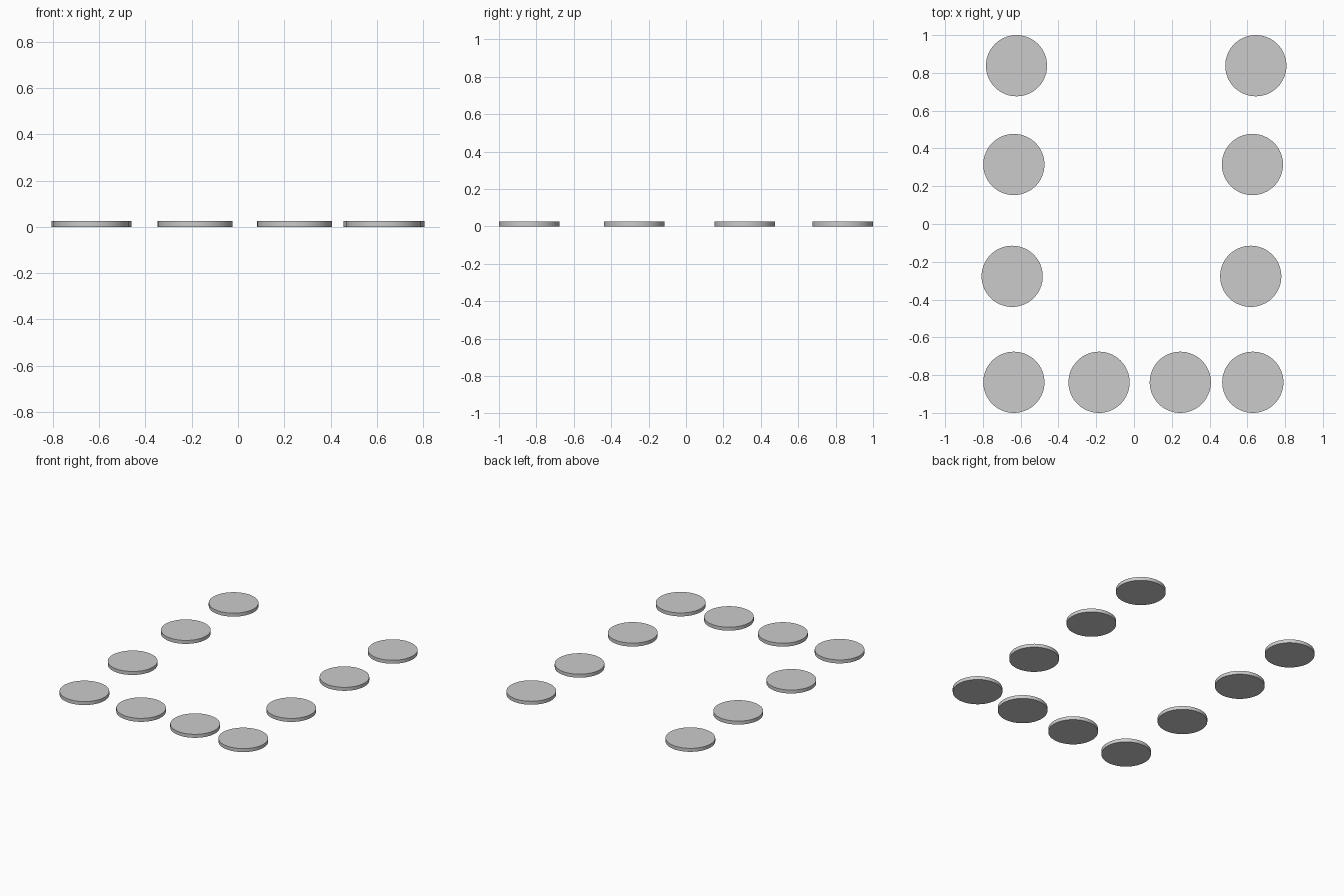
import bpy
import math

if "Cube" in bpy.data.objects:
    bpy.data.objects.remove(bpy.data.objects["Cube"])

RADIUS, HEIGHT = 0.162, 0.025


def disc(name, x, y):
    bpy.ops.mesh.primitive_cylinder_add(vertices=64, radius=RADIUS, depth=HEIGHT,
                                        location=(x, y, HEIGHT / 2))
    bpy.context.object.name = name
    bpy.ops.object.shade_smooth_by_angle(angle=math.radians(30))


# Two side columns: (y, left x, right x), front to back
rows = [(-0.838, -0.636, 0.629), (-0.277, -0.645, 0.618),
        (0.315, -0.636, 0.627), (0.838, -0.622, 0.645)]
for i, (y, left, right) in enumerate(rows, 1):
    disc(f"left_disc_{i}", left, y)
    disc(f"right_disc_{i}", right, y)

# Middle discs of the front row
for i, x in enumerate((-0.185, 0.245), 1):
    disc(f"front_disc_{i}", x, -0.838)
